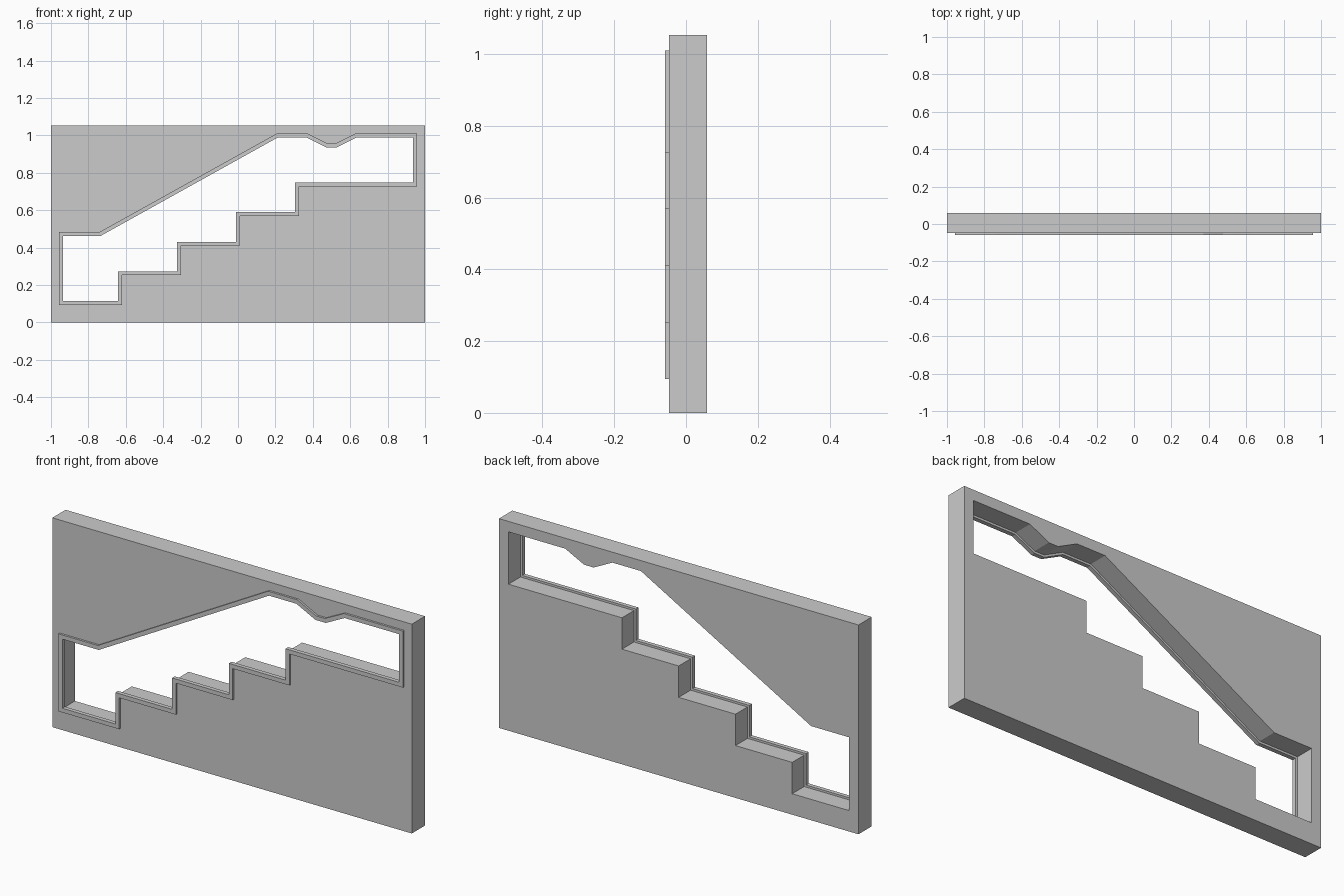
import bpy, bmesh
from mathutils import Vector

if "Cube" in bpy.data.objects:
    bpy.data.objects.remove(bpy.data.objects["Cube"])

U = 2 / 19                      # modelling unit: wall is 19 x 10 x 1 units
FRONT, BACK = -0.5 * U + 0.05 * U, 0.5 * U + 0.05 * U
TRIM = 0.1 * U                  # half thickness of the square trim

# Opening outline (counter-clockwise seen from the front), in units
opening = [(-9, 1), (-6, 1)]
for i in range(4):              # four stair steps
    x, z = -6 + 3 * i, 2.5 + 1.5 * i
    opening += [(x, z), (x + 3 if i < 3 else 9, z)]
opening += [(9, 9.5), (6, 9.5), (5, 9), (4.5, 9), (3.5, 9.5),
            (2, 9.5), (-7, 4.5), (-9, 4.5)]
opening = [Vector(p) * U for p in opening]


def offset(loop, d):
    """Mitred outward offset of a counter-clockwise loop."""
    out = []
    for i, p in enumerate(loop):
        a = (p - loop[i - 1]).normalized()
        b = (loop[(i + 1) % len(loop)] - p).normalized()
        na, nb = Vector((a.y, -a.x)), Vector((b.y, -b.x))
        out.append(p + (na + nb) * d / (1 + na.dot(nb)))
    return out


def finish(name, bm):
    bmesh.ops.recalc_face_normals(bm, faces=bm.faces)
    me = bpy.data.meshes.new(name)
    bm.to_mesh(me)
    bm.free()
    ob = bpy.data.objects.new(name, me)
    bpy.context.collection.objects.link(ob)


def ring(bm, loop, y):
    return [bm.verts.new((p.x, y, p.y)) for p in loop]


# Wall: rectangle with the stair-shaped hole, filled and extruded
bm = bmesh.new()
rect = [Vector(p) * U for p in ((-9.5, 0), (9.5, 0), (9.5, 10), (-9.5, 10))]
edges = []
for loop in (rect, opening):
    vs = ring(bm, loop, FRONT)
    edges += [bm.edges.new((vs[i - 1], vs[i])) for i in range(len(vs))]
bmesh.ops.triangle_fill(bm, edges=edges, use_beauty=True, normal=(0, -1, 0))
ext = bmesh.ops.extrude_face_region(bm, geom=bm.faces[:])
moved = [g for g in ext["geom"] if isinstance(g, bmesh.types.BMVert)]
bmesh.ops.translate(bm, verts=moved, vec=(0, BACK - FRONT, 0))
finish("wall", bm)

# Trim: square moulding running round the front edge of the opening
bm = bmesh.new()
rings = [ring(bm, offset(opening, s * TRIM), FRONT + t * TRIM)
         for s, t in ((1, -1), (1, 1), (-1, 1), (-1, -1))]
n = len(opening)
for k in range(4):
    a, b = rings[k - 1], rings[k]
    for i in range(n):
        bm.faces.new((a[i - 1], a[i], b[i], b[i - 1]))
finish("opening_trim", bm)
